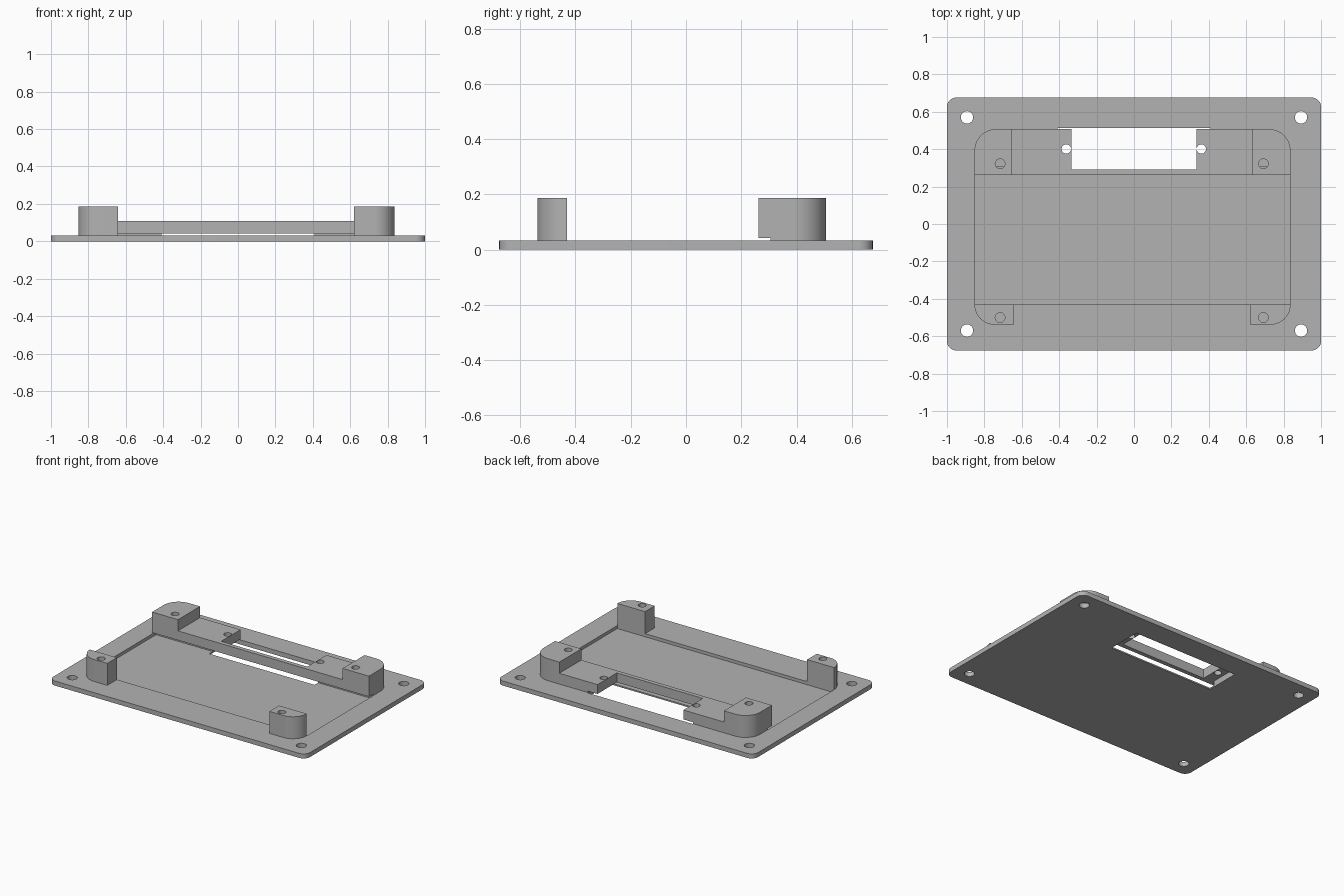
import bpy
import bmesh
from math import sin, cos, pi

cube = bpy.data.objects.get("Cube")
if cube:
    bpy.data.objects.remove(cube, do_unlink=True)

grey = bpy.data.materials.new("plain grey")
grey.use_nodes = True
colour = (0.45, 0.45, 0.45, 1)
grey.diffuse_color = colour
grey.node_tree.nodes["Principled BSDF"].inputs["Base Color"].default_value = colour


def prism(name, outline, z0, z1):
    """Extrude a flat counter-clockwise outline from z0 to z1."""
    bm = bmesh.new()
    base = bm.faces.new([bm.verts.new((x, y, z0)) for x, y in outline])
    top = bmesh.ops.extrude_face_region(bm, geom=[base])["geom"]
    verts = [v for v in top if isinstance(v, bmesh.types.BMVert)]
    bmesh.ops.translate(bm, vec=(0, 0, z1 - z0), verts=verts)
    bmesh.ops.recalc_face_normals(bm, faces=bm.faces)
    mesh = bpy.data.meshes.new(name)
    bm.to_mesh(mesh)
    bm.free()
    mesh.materials.append(grey)
    obj = bpy.data.objects.new(name, mesh)
    bpy.context.collection.objects.link(obj)
    return obj


def rounded(x0, x1, y0, y1, radii=(0, 0, 0, 0), steps=12):
    """Rectangle; radii run front-left, front-right, back-right, back-left in plan."""
    corners = [(x0, y0, 1, 1), (x1, y0, -1, 1), (x1, y1, -1, -1), (x0, y1, 1, -1)]
    pts = []
    for i, ((x, y, sx, sy), r) in enumerate(zip(corners, radii)):
        if r == 0:
            pts.append((x, y))
            continue
        for k in range(steps + 1):
            a = pi + (i + k / steps) * pi / 2
            pts.append((x + sx * r + r * cos(a), y + sy * r + r * sin(a)))
    return pts


def box(name, x0, x1, y0, y1, z0, z1):
    return prism(name, rounded(x0, x1, y0, y1), z0, z1)


def peg(x, y, r, z0, z1):
    circle = [(x + r * cos(k * pi / 16), y + r * sin(k * pi / 16)) for k in range(32)]
    return prism("hole_cutter", circle, z0, z1)


def combine(obj, others, operation="DIFFERENCE"):
    for other in others:
        mod = obj.modifiers.new("cut", "BOOLEAN")
        mod.operation = operation
        mod.solver = "EXACT"
        mod.object = other
        bpy.context.view_layer.objects.active = obj
        bpy.ops.object.modifier_apply(modifier=mod.name)
        bpy.data.objects.remove(other, do_unlink=True)


LEFT, RIGHT = -0.853, 0.837      # outer sides of the raised frame
FRONT, BACK = -0.538, 0.507
POCKET_FRONT, RAIL_FRONT, LIP = -0.431, 0.262, 0.306
PLATE_TOP, GAP_TOP, RAIL_TOP, POST_TOP = 0.032, 0.042, 0.108, 0.187
R = 0.115
HOLES_X = (-0.716, 0.692)


def opening():
    # Wide lower part of the window, shared by plate and rail
    return box("window_cutter", -0.41, 0.41, 0.266, 0.512, -0.1, GAP_TOP)


# Base plate with shallow pocket, window and mounting holes
plate = prism("base_plate", rounded(-1, 1, -0.676, 0.676, (0.05,) * 4), 0, PLATE_TOP)
cutters = [box("pocket_cutter", LEFT, RIGHT, POCKET_FRONT, LIP, 0.01, 0.2), opening()]
cutters += [peg(x, y, 0.033, -0.1, 0.2) for x in (-0.893, 0.893) for y in (-0.57, 0.57)]
combine(plate, cutters)

# Back rail joined with its two corner posts
rail = box("back_rail", -0.7, 0.7, RAIL_FRONT, BACK, 0.02, RAIL_TOP)
posts = [
    prism("post", rounded(LEFT, -0.651, RAIL_FRONT, BACK, (0, 0, 0, R)), 0.02, POST_TOP),
    prism("post", rounded(0.632, RIGHT, RAIL_FRONT, BACK, (0, 0, R, 0)), 0.02, POST_TOP),
]
combine(rail, posts, "UNION")
cutters = [
    box("undercut_cutter", -1, 1, 0.2, LIP, -0.1, GAP_TOP),
    box("window_cutter", -0.41, 0.41, 0.2, 0.6, -0.1, GAP_TOP),
    box("slot_cutter", -0.335, 0.335, 0.292, 0.6, -0.1, 0.3),
]
cutters += [peg(x, 0.401, 0.025, -0.1, 0.3) for x in (-0.362, 0.36)]
cutters += [peg(x, 0.322, 0.026, 0.034, 0.3) for x in HOLES_X]
combine(rail, cutters)

# Front corner posts with screw holes
front_right = prism("front_right_post",
                    rounded(LEFT, -0.642, FRONT, POCKET_FRONT, (0.106, 0, 0, 0)), 0.02, POST_TOP)
front_left = prism("front_left_post",
                   rounded(0.621, RIGHT, FRONT, POCKET_FRONT, (0, 0.106, 0, 0)), 0.02, POST_TOP)
for post, x in zip((front_right, front_left), HOLES_X):
    combine(post, [peg(x, -0.5, 0.026, 0.034, 0.3)])

# Smooth curved walls, keep edges crisp
for obj in (plate, rail, front_right, front_left):
    bpy.ops.object.select_all(action="DESELECT")
    obj.select_set(True)
    bpy.context.view_layer.objects.active = obj
    bpy.ops.object.shade_smooth_by_angle(angle=pi / 6)
